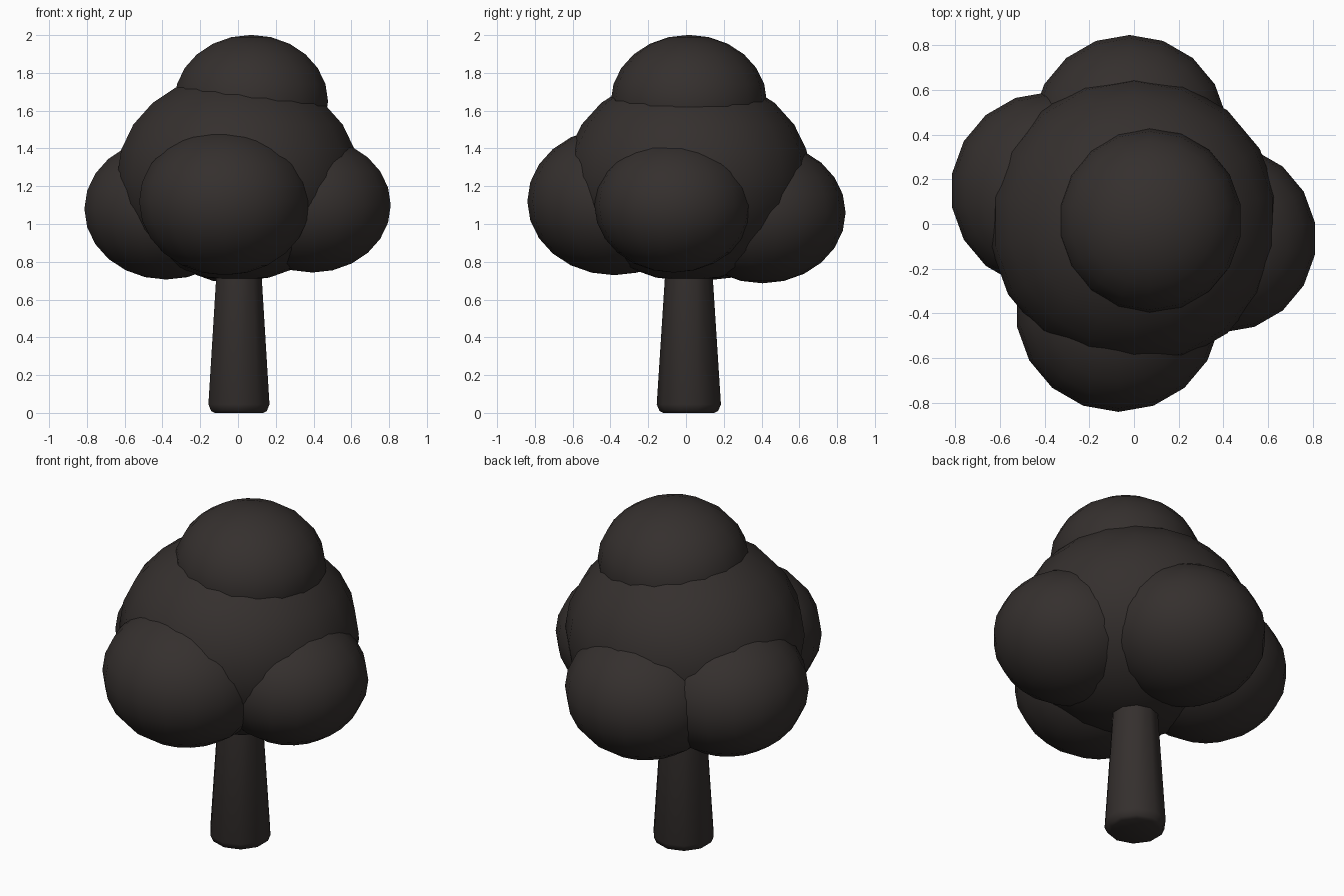
import bpy, bmesh
from mathutils import Matrix

if "Cube" in bpy.data.objects:
    bpy.data.objects.remove(bpy.data.objects["Cube"])

bark = bpy.data.materials.new("dark_brown")
bark.diffuse_color = (0.035, 0.029, 0.027, 1)
bark.use_nodes = True
bark.node_tree.nodes["Principled BSDF"].inputs["Base Color"].default_value = bark.diffuse_color


def finish(name, bm, angle):
    mesh = bpy.data.meshes.new(name)
    bm.normal_update()
    bm.to_mesh(mesh)
    bm.free()
    mesh.materials.append(bark)
    obj = bpy.data.objects.new(name, mesh)
    bpy.context.collection.objects.link(obj)
    bpy.ops.object.select_all(action='DESELECT')
    obj.select_set(True)
    bpy.context.view_layer.objects.active = obj
    bpy.ops.object.shade_smooth_by_angle(angle=angle)
    return obj


def foliage(name, center, r):
    # slightly squashed sphere
    bm = bmesh.new()
    mat = Matrix.Translation(center) @ Matrix.Diagonal((r, r, r * 0.85, 1))
    bmesh.ops.create_uvsphere(bm, u_segments=18, v_segments=12, radius=1, matrix=mat)
    finish(name, bm, 0.9)


# Leaf clumps
foliage("crown_main", (0.0, 0.01, 1.25), 0.65)
foliage("crown_top", (0.07, 0.015, 1.65), 0.413)
foliage("crown_front", (-0.07, -0.38, 1.12), 0.46)
foliage("crown_right", (0.395, -0.065, 1.10), 0.42)
foliage("crown_left", (-0.38, 0.15, 1.08), 0.44)
foliage("crown_back", (-0.02, 0.405, 1.06), 0.44)

# Tapered trunk with a rounded foot, running up into the crown
bm = bmesh.new()
rings = []
for z, r in [(0, 0.135), (0.01, 0.155), (0.045, 0.17), (0.9, 0.115)]:
    mat = Matrix.Translation((0.005, 0.015, z))
    rings.append(bmesh.ops.create_circle(bm, segments=10, radius=r, matrix=mat)["verts"])
for low, high in zip(rings, rings[1:]):
    for i in range(10):
        j = (i + 1) % 10
        bm.faces.new((low[i], low[j], high[j], high[i]))
bm.faces.new(rings[0])
bm.faces.new(rings[-1])
bmesh.ops.recalc_face_normals(bm, faces=bm.faces)
finish("trunk", bm, 0.75)
